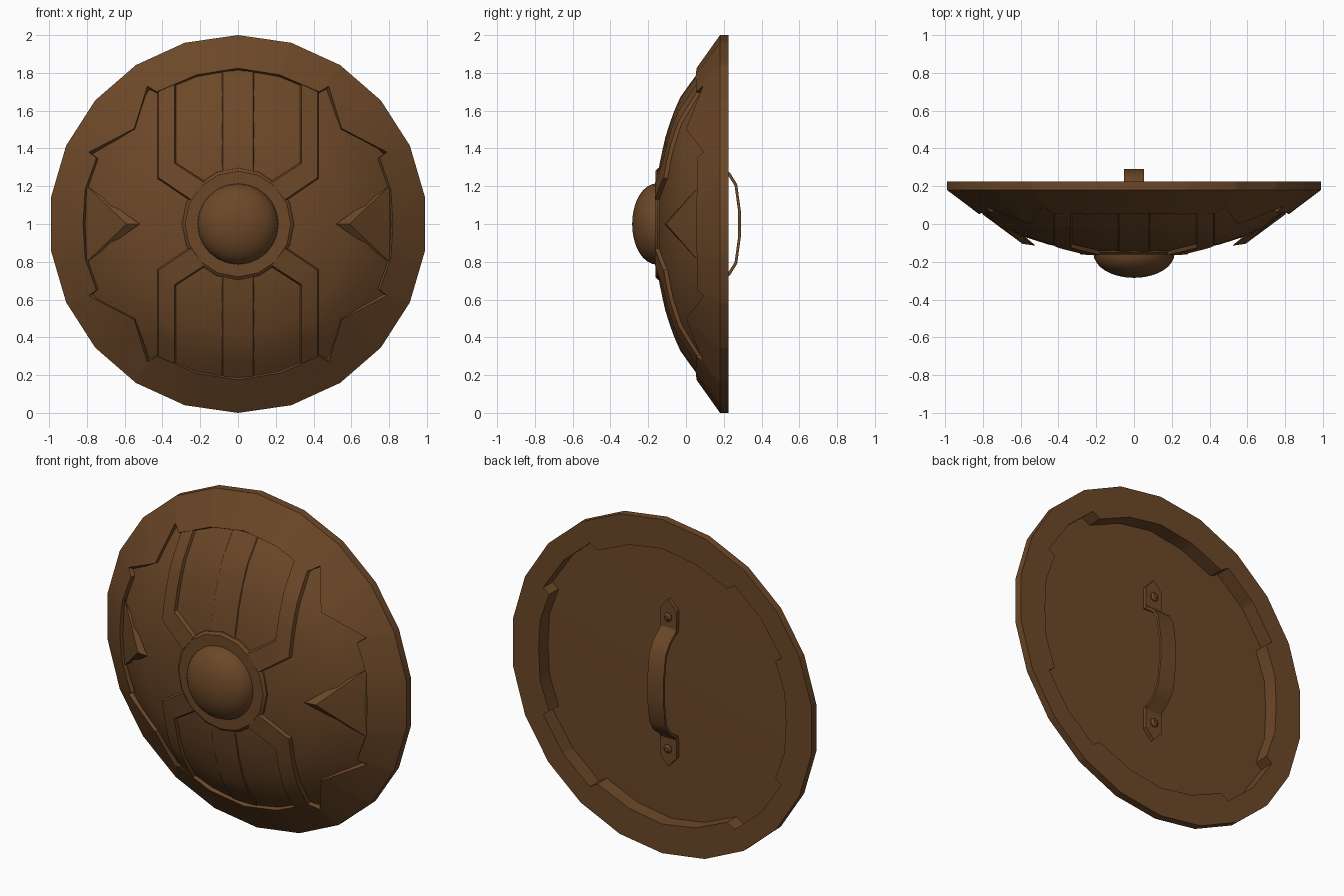
import bpy, bmesh, math

if "Cube" in bpy.data.objects:
    bpy.data.objects.remove(bpy.data.objects["Cube"])

wood = bpy.data.materials.new("dark_brown")
wood.diffuse_color = (0.15, 0.064, 0.021, 1)
wood.use_nodes = True
wood.node_tree.nodes["Principled BSDF"].inputs["Base Color"].default_value = wood.diffuse_color
CZ = 1.0  # height of the shield centre


def finish(name, bm, angle=30):
    bmesh.ops.remove_doubles(bm, verts=bm.verts, dist=1e-5)
    bmesh.ops.recalc_face_normals(bm, faces=bm.faces)
    me = bpy.data.meshes.new(name)
    bm.to_mesh(me)
    bm.free()
    me.materials.append(wood)
    ob = bpy.data.objects.new(name, me)
    bpy.context.collection.objects.link(ob)
    bpy.context.view_layer.objects.active = ob
    ob.select_set(True)
    bpy.ops.object.shade_smooth_by_angle(angle=math.radians(angle))
    ob.select_set(False)
    return ob


def bridge(bm, loops, closed=False):
    """Quads between consecutive rings of equal length."""
    rings = [[bm.verts.new(p) for p in l] for l in loops]
    pairs = list(zip(rings, rings[1:]))
    if closed:
        pairs.append((rings[-1], rings[0]))
    for a, b in pairs:
        for i in range(len(a)):
            j = (i + 1) % len(a)
            bm.faces.new((a[i], a[j], b[j], b[i]))
    return rings


def revolve(name, profile, n, angle=30):
    """Spin (radius, y) points about the shield axis."""
    bm = bmesh.new()
    bridge(bm, [[(r * math.sin(k * math.tau / n), y, CZ + r * math.cos(k * math.tau / n))
                 for k in range(n)] for r, y in profile])
    bmesh.ops.dissolve_degenerate(bm, dist=1e-5, edges=bm.edges)
    return finish(name, bm, angle)


# domed body with nearly flat back
DOME = [(0, -.15), (.275, -.146), (.455, -.108), (.58, -.068), (.683, -.022),
        (.78, .05), (.89, .135)]
revolve("shield_body", DOME + [(0, .155)], 44)


def dome_y(x, z):
    r = math.hypot(x, z)
    for (r0, y0), (r1, y1) in zip(DOME, DOME[1:]):
        if r <= r1:
            return y0 + (y1 - y0) * (r - r0) / (r1 - r0)
    return DOME[-1][1]


# rim with stepped and pointed inner edge
def mirror4(q):
    """Clockwise quarter outline (top to right) to a full outline."""
    half = q + [(x, -z) for x, z in reversed(q[:-1])]
    return half + [(-x, z) for x, z in reversed(half[1:-1])]


def ray(poly, a):
    """Distance from centre to a star-shaped outline at angle a from the top."""
    dx, dz = math.sin(a), math.cos(a)
    best = 0
    for (x0, z0), (x1, z1) in zip(poly, poly[1:] + poly[:1]):
        ex, ez = x1 - x0, z1 - z0
        det = ex * dz - ez * dx
        if abs(det) < 1e-9:
            continue
        r = (ex * z0 - ez * x0) / det
        t = (dx * z0 - dz * x0) / det
        if r > 0 and -1e-6 <= t <= 1 + 1e-6:
            best = max(best, r)
    return best


outer = [(math.sin(k * math.tau / 22), math.cos(k * math.tau / 22)) for k in range(22)]
front = mirror4([(0, .825), (.22, .79), (.43, .70), (.48, .73), (.55, .505),
                 (.79, .38), (.75, .35), (.81, .18), (.82, 0)])
back = mirror4([(0, .825), (.22, .79), (.43, .70), (.48, .73), (.655, .58),
                (.79, .38), (.75, .35), (.81, .18), (.82, 0)])
angles = sorted({round(math.atan2(x, z) % math.tau, 5) for x, z in outer + front + back})


def ring(poly, yf, scale=1):
    out = []
    for a in angles:
        r = ray(poly, a)
        out.append((r * scale * math.sin(a), yf(r), CZ + r * scale * math.cos(a)))
    return out


bm = bmesh.new()
bridge(bm, [ring(outer, lambda r: .18), ring(outer, lambda r: .225),
            ring(back, lambda r: .225), ring(back, lambda r: .125),
            ring(front, lambda r: .12, .96),
            ring(front, lambda r: .18 - .71 * (1 - r))], closed=True)
finish("rim", bm)


# raised strips that follow the dome
def strip(name, left, right, h, steps=8):
    def sample(path):
        pts = [path[0]]
        for (x0, z0), (x1, z1) in zip(path, path[1:]):
            pts += [(x0 + (x1 - x0) * i / steps, z0 + (z1 - z0) * i / steps)
                    for i in range(1, steps + 1)]
        return pts
    bm = bmesh.new()
    rows = []
    for (ax, az), (bx, bz) in zip(sample(left), sample(right)):
        d = math.hypot(bx - ax, bz - az)
        ux, uz = (bx - ax) / d * .012, (bz - az) / d * .012
        sec = [(ax - ux, az - uz, -.012), (ax, az, h), (bx, bz, h), (bx + ux, bz + uz, -.012)]
        rows.append([(x, dome_y(x, z) - o, CZ + z) for x, z, o in sec])
    rings = bridge(bm, rows)
    bm.faces.new(rings[0])
    bm.faces.new(rings[-1])
    finish(name, bm)


for sz, vert in ((1, "upper"), (-1, "lower")):
    for sx, side in ((1, "right"), (-1, "left")):
        strip(f"{vert}_{side}_strap",
              [(sx * x, sz * z) for x, z in ((.18, .22), (.335, .32), (.335, .755))],
              [(sx * x, sz * z) for x, z in ((.25, .13), (.42, .245), (.42, .715))], .02)
    strip(f"{vert}_plank", [(-.08, sz * .25), (-.08, sz * .81)],
          [(.08, sz * .25), (.08, sz * .81)], .005)

# side spikes pointing at the centre
for s, side in ((1, "right"), (-1, "left")):
    bm = bmesh.new()
    for x, y, z in ((.80, .07, .2), (.80, .07, -.2), (.80, .05, 0), (.59, -.105, 0),
                    (.52, -.115, 0), (.61, -.04, 0), (.82, .1, 0)):
        bm.verts.new((s * x, y, CZ + z))
    bmesh.ops.convex_hull(bm, input=bm.verts)
    finish(f"{side}_spike", bm, 15)

# boss and its collar
revolve("boss_collar", [(.30, -.125), (.295, -.15), (.28, -.162), (.212, -.162), (.2, -.14)], 16)
revolve("boss", [(.215 * math.cos(t), -.155 - .13 * math.sin(t))
                 for t in (i * math.pi / 16 for i in range(9))], 24)

# grip on the back
HALF = [(.34, .158), (.315, .17), (.27, .228), (.21, .265), (.07, .284)]
path = HALF + [(-z, y) for z, y in reversed(HALF)]
bm = bmesh.new()
rows = []
for z, y in path:
    rows.append([(-.053, y - .008, CZ + z * .97), (.053, y - .008, CZ + z * .97),
                 (.053, y + .006, CZ + z), (-.053, y + .006, CZ + z)])
bridge(bm, rows)
finish("grip", bm)

# pointed feet with rivets
for s, vert in ((1, "upper"), (-1, "lower")):
    bm = bmesh.new()
    outline = [(-.055, .31), (.055, .31), (.055, .44), (0, .5), (-.055, .44)]
    rings = bridge(bm, [[(x, y, CZ + s * z) for x, z in outline] for y in (.14, .168)])
    bm.faces.new(rings[1])
    bm.faces.new(rings[0])
    finish(f"{vert}_grip_foot", bm)
    bm = bmesh.new()
    rings = bridge(bm, [[(r * math.cos(k * math.tau / 8), y, CZ + s * .395 + r * math.sin(k * math.tau / 8))
                         for k in range(8)] for r, y in ((.026, .16), (.026, .174), (.013, .184))])
    bm.faces.new(rings[2])
    bm.faces.new(rings[0])
    finish(f"{vert}_rivet", bm)
